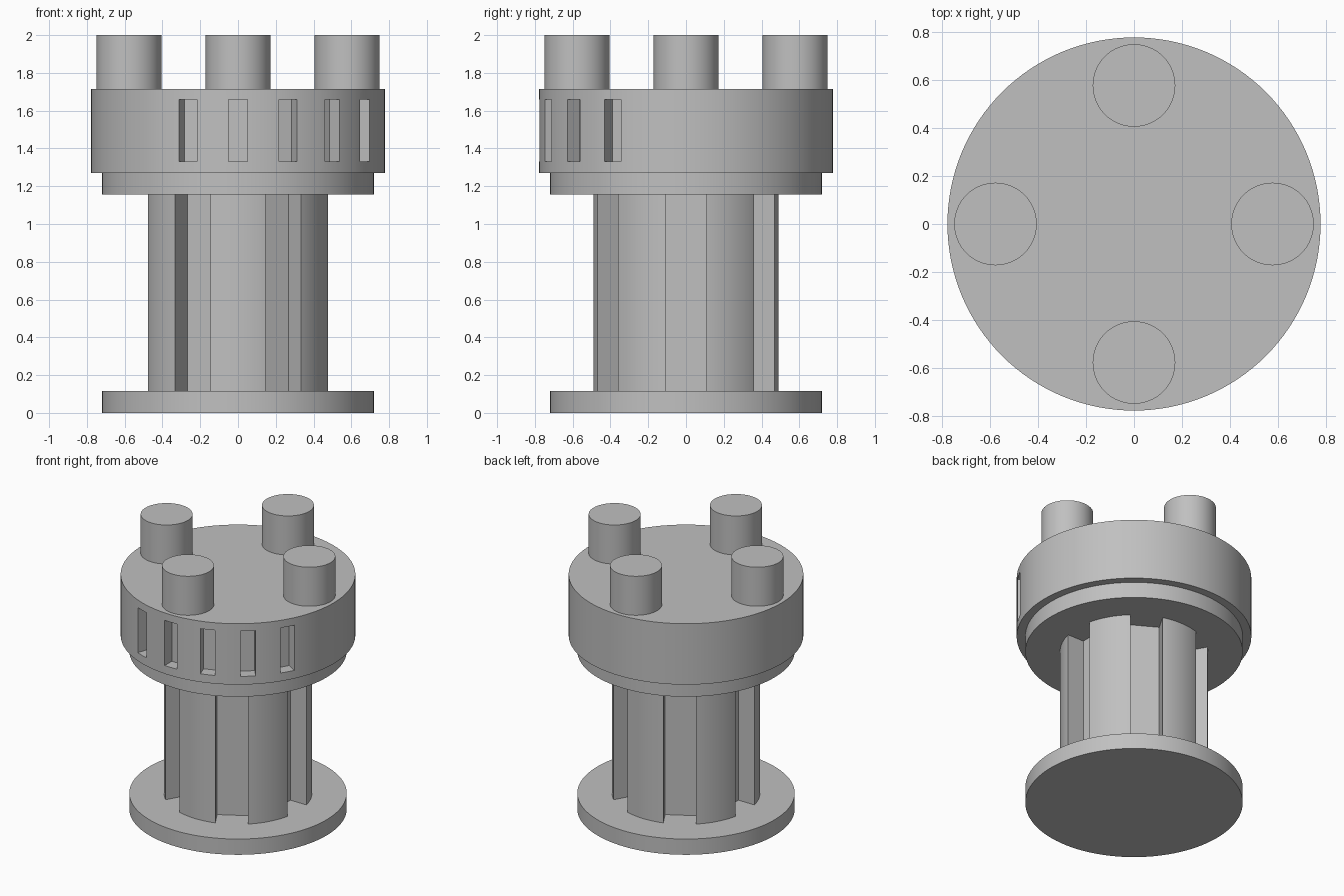
import bpy, bmesh
from math import radians
from mathutils import Matrix

cube = bpy.data.objects.get("Cube")
if cube:
    bpy.data.objects.remove(cube, do_unlink=True)

grey = bpy.data.materials.new("plain_grey")
grey.use_nodes = True
colour = (0.527, 0.527, 0.527, 1)
grey.diffuse_color = colour
grey.node_tree.nodes["Principled BSDF"].inputs["Base Color"].default_value = colour


def add_object(name, bm):
    mesh = bpy.data.meshes.new(name)
    bm.to_mesh(mesh)
    bm.free()
    mesh.materials.append(grey)
    obj = bpy.data.objects.new(name, mesh)
    bpy.context.collection.objects.link(obj)
    return obj


def activate(obj):
    bpy.ops.object.select_all(action="DESELECT")
    obj.select_set(True)
    bpy.context.view_layer.objects.active = obj


def smooth(obj):
    activate(obj)
    bpy.ops.object.shade_smooth_by_angle(angle=radians(12))


def cylinder(name, radius, bottom, top, x=0, y=0, sides=128):
    bm = bmesh.new()
    bmesh.ops.create_cone(
        bm, cap_ends=True, segments=sides, radius1=radius, radius2=radius,
        depth=top - bottom,
        matrix=Matrix.Translation((x, y, (bottom + top) / 2)))
    return add_object(name, bm)


def cut_slots(obj, angles, width, floor, bottom, top):
    """Cut radial, flat-floored slots; angles run from the front towards the left."""
    bm = bmesh.new()
    reach = 0.4
    for angle in angles:
        place = (Matrix.Rotation(radians(angle), 4, "Z")
                 @ Matrix.Translation((0, -floor - reach / 2, (bottom + top) / 2))
                 @ Matrix.Diagonal((width, reach, top - bottom, 1)))
        bmesh.ops.create_cube(bm, size=1, matrix=place)
    cutter = add_object("slot_cutter", bm)
    cutter.hide_render = True
    mod = obj.modifiers.new("slots", "BOOLEAN")
    mod.operation = "DIFFERENCE"
    mod.solver = "EXACT"
    mod.object = cutter
    activate(obj)
    bpy.ops.object.modifier_apply(modifier=mod.name)
    bpy.data.objects.remove(cutter, do_unlink=True)


# Base flange and the matching collar under the head
smooth(cylinder("base_flange", 0.72, 0, 0.115))
smooth(cylinder("collar", 0.72, 1.155, 1.27))

# Column with six full-height grooves between its lobes
column = cylinder("fluted_column", 0.49, 0.115, 1.155)
cut_slots(column, range(30, 360, 60), 0.217, 0.347, 0, 1.3)
smooth(column)

# Head with five window slots, on the front and round to its left
head = cylinder("head", 0.777, 1.27, 1.715)
cut_slots(head, range(-20, 61, 20), 0.1, 0.693, 1.33, 1.66)
smooth(head)

# Four round studs on top
for side, x, y in (("left", 1, 0), ("right", -1, 0), ("front", 0, -1), ("back", 0, 1)):
    smooth(cylinder(side + "_stud", 0.172, 1.715, 2, x * 0.577, y * 0.577, 64))
